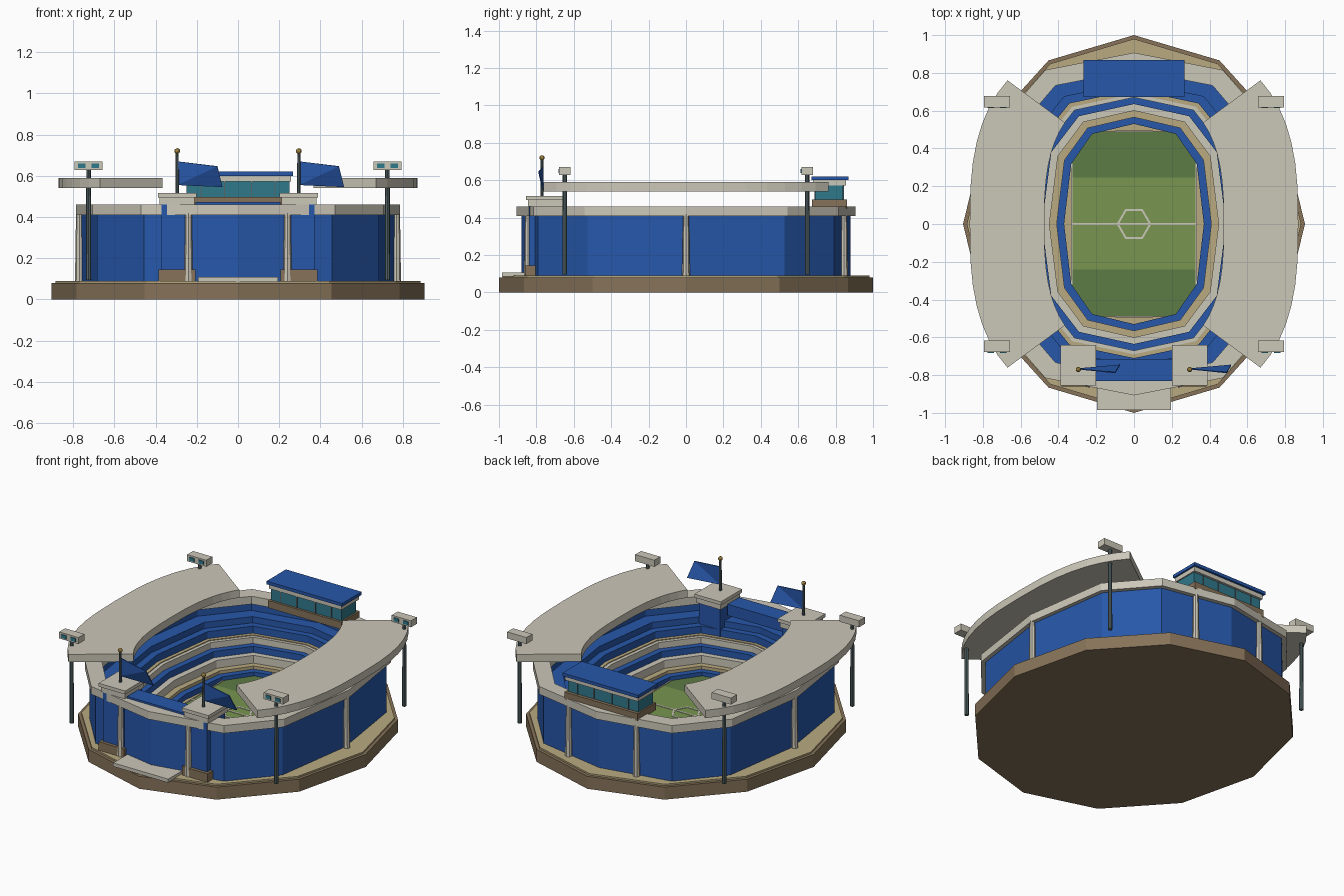
import bpy, bmesh
from math import cos, sin, pi, radians, copysign

if "Cube" in bpy.data.objects:
    bpy.data.objects.remove(bpy.data.objects["Cube"])

COL = {"blue": (.02, .095, .40), "beige": (.60, .57, .48), "tan": (.48, .40, .22),
       "brown": (.24, .17, .10), "teal": (.03, .19, .26), "steel": (.09, .13, .14),
       "dark_grass": (.11, .20, .06), "light_grass": (.19, .30, .08), "gold": (.40, .26, .06)}
MATS = {}
for k, c in COL.items():
    MATS[k] = bpy.data.materials.new(k)
    MATS[k].diffuse_color = (*c, 1)


def make(name, bm, mat):
    bmesh.ops.recalc_face_normals(bm, faces=bm.faces)
    me = bpy.data.meshes.new(name)
    bm.to_mesh(me)
    bm.free()
    me.materials.append(MATS[mat])
    ob = bpy.data.objects.new(name, me)
    bpy.context.collection.objects.link(ob)
    return ob


def box(name, x0, x1, y0, y1, z0, z1, mat):
    bm = bmesh.new()
    bmesh.ops.create_cube(bm, size=1)
    for v in bm.verts:
        v.co = ((x0 + x1) / 2 + v.co.x * (x1 - x0), (y0 + y1) / 2 + v.co.y * (y1 - y0),
                (z0 + z1) / 2 + v.co.z * (z1 - z0))
    return make(name, bm, mat)


def post(name, x, y, z0, z1, r0, r1, mat, n=8):
    bm = bmesh.new()
    bmesh.ops.create_cone(bm, cap_ends=True, segments=n, radius1=r0, radius2=r1, depth=z1 - z0)
    bmesh.ops.translate(bm, verts=bm.verts, vec=(x, y, (z0 + z1) / 2))
    return make(name, bm, mat)


def oval(rx, ry, t, p):
    f = lambda v: copysign(abs(v) ** p, v) if abs(v) > 1e-6 else 0
    return rx * f(cos(t)), ry * f(sin(t))


def disc(name, rx, ry, z0, z1, mat, n=12):
    bm = bmesh.new()
    pts = [oval(rx, ry, 2 * pi * i / n, 1) for i in range(n)]
    f = bm.faces.new([bm.verts.new((x, y, z0)) for x, y in pts])
    g = bmesh.ops.extrude_face_region(bm, geom=[f])["geom"]
    bmesh.ops.translate(bm, vec=(0, 0, z1 - z0), verts=[v for v in g if isinstance(v, bmesh.types.BMVert)])
    return make(name, bm, mat)


def ring(name, inner, outer, z0, z1, mat, n=12, p=.74, a0=0, a1=2 * pi):
    """Rectangular section swept round a rounded oval; partial sweeps get end caps."""
    bm = bmesh.new()
    closed = a1 - a0 > 6.28
    secs = []
    for i in range(n if closed else n + 1):
        t = a0 + (a1 - a0) * i / n
        a, b = oval(*inner, t, p), oval(*outer, t, p)
        secs.append([bm.verts.new(c) for c in ((*a, z0), (*b, z0), (*b, z1), (*a, z1))])
    for i in range(n):
        s, e = secs[i], secs[(i + 1) % len(secs)]
        for k in range(4):
            j = (k + 1) % 4
            bm.faces.new((s[k], s[j], e[j], e[k]))
    if not closed:
        bm.faces.new(secs[0])
        bm.faces.new(secs[-1])
    return make(name, bm, mat)


# Ground plinth and paving
disc("plinth", .905, 1.0, 0, .08, "brown")
disc("paving", .885, .98, .08, .09, "tan")

# Pitch with stripes, markings and goals
for nm, y0, y1, m in (("front", -.49, -.24, "dark_grass"), ("middle", -.24, .245, "light_grass"),
                      ("back", .245, .49, "dark_grass")):
    box("pitch_" + nm, -.33, .33, y0, y1, .09, .10, m)
box("halfway_line", -.33, .33, -.005, .005, .10, .103, "beige")
ring("centre_circle", (.08, .08), (.092, .092), .10, .103, "beige", n=6, p=1)
for s in (-1, 1):
    box("touch_line", s * .33 - .004, s * .33 + .004, -.32, .32, .10, .103, "beige")
    box("goal_bar", -.1, .1, s * .49 - .004, s * .49 + .004, .14, .147, "beige")
    for x in (-.1, .1):
        post("goal_post", x, s * .49, .09, .147, .004, .004, "beige", 6)

# Stepped seating bowl
tiers = [(.53, .125, "blue"), (.565, .145, "tan"), (.60, .195, "beige"), (.635, .235, "blue"),
         (.67, .275, "beige"), (.69, .28, "tan"), (.71, .325, "blue"), (.75, .365, "blue"), (.83, .41, "blue")]
rx = lambda ry: ry - .16 + .04 * (ry - .53) / .35
for i, (r, z, m) in enumerate(tiers[:-1]):
    o = tiers[i + 1][0]
    ring(f"seating_tier_{i}", (rx(r), r), (rx(o), o), .085, z, m)

# Outer wall, rim and columns
ring("outer_wall", (.705, .825), (.76, .88), .085, .41, "blue")
ring("wall_rim", (.695, .815), (.785, .907), .41, .46, "beige")
for x, y in ((-.24, -.845), (.24, -.845), (-.24, .845), (.24, .845), (-.77, 0), (.77, 0)):
    post("wall_column", x, y, .09, .42, .021, .016, "beige")

# Side roofs
for nm, a in (("right", 0), ("left", pi)):
    ring("roof_" + nm, (.475, .69), (.87, .978), .54, .59, "beige", n=14,
         a0=a - radians(45.4), a1=a + radians(45.4))

# Floodlights
for x in (-.725, .725):
    for y in (-.648, .648):
        post("floodlight_pole", x, y, .095, .63, .013, .011, "steel")
        box("floodlight_head", x - .068, x + .068, y - .03, y + .03, .628, .67, "beige")
        for d in (-.033, .033):
            box("floodlight_lamp", x + d - .018, x + d + .018, y - .035, y - .029, .638, .66, "teal")

# Entrance towers with flags
for x in (-.295, .295):
    box("tower_base", x - .09, x + .09, -.86, -.67, .09, .145, "brown")
    box("tower_body", x - .075, x + .075, -.84, -.66, .09, .47, "blue")
    box("tower_cap", x - .085, x + .085, -.845, -.65, .46, .495, "beige")
    box("tower_cap_top", x - .094, x + .094, -.855, -.64, .495, .517, "beige")
    post("flag_pole", x, -.77, .515, .715, .009, .007, "steel")
    bm = bmesh.new()
    bmesh.ops.create_icosphere(bm, subdivisions=2, radius=.014)
    bmesh.ops.translate(bm, verts=bm.verts, vec=(x, -.77, .72))
    make("flag_finial", bm, "gold")
    bm = bmesh.new()
    bm.faces.new([bm.verts.new(c) for c in ((x, -.77, .67), (x + .195, -.79, .645),
                                            (x + .22, -.75, .545), (x, -.77, .555))])
    bmesh.ops.triangulate(bm, faces=bm.faces)
    flag = make("flag", bm, "blue")
    flag.modifiers.new("thickness", "SOLIDIFY").thickness = .006

# Entrance bridge and step
box("entrance_bridge", -.205, .205, -.83, -.715, .40, .472, "blue")
box("entrance_step", -.195, .195, -.985, -.80, .085, .108, "beige")

# Press box on the back rim
box("press_box_base", -.26, .26, .675, .86, .45, .497, "brown")
box("press_box_glass", -.25, .25, .69, .84, .497, .575, "teal")
for x in (-.18, -.065, .065, .18):
    box("press_box_mullion", x - .003, x + .003, .686, .844, .497, .575, "steel")
box("press_box_fascia", -.258, .258, .68, .855, .572, .6, "beige")
box("press_box_roof", -.268, .268, .672, .868, .6, .62, "blue")

for m in bpy.data.materials:
    if m.users and not m.is_grease_pencil:
        m.use_nodes = True
        m.node_tree.nodes["Principled BSDF"].inputs["Base Color"].default_value = m.diffuse_color
